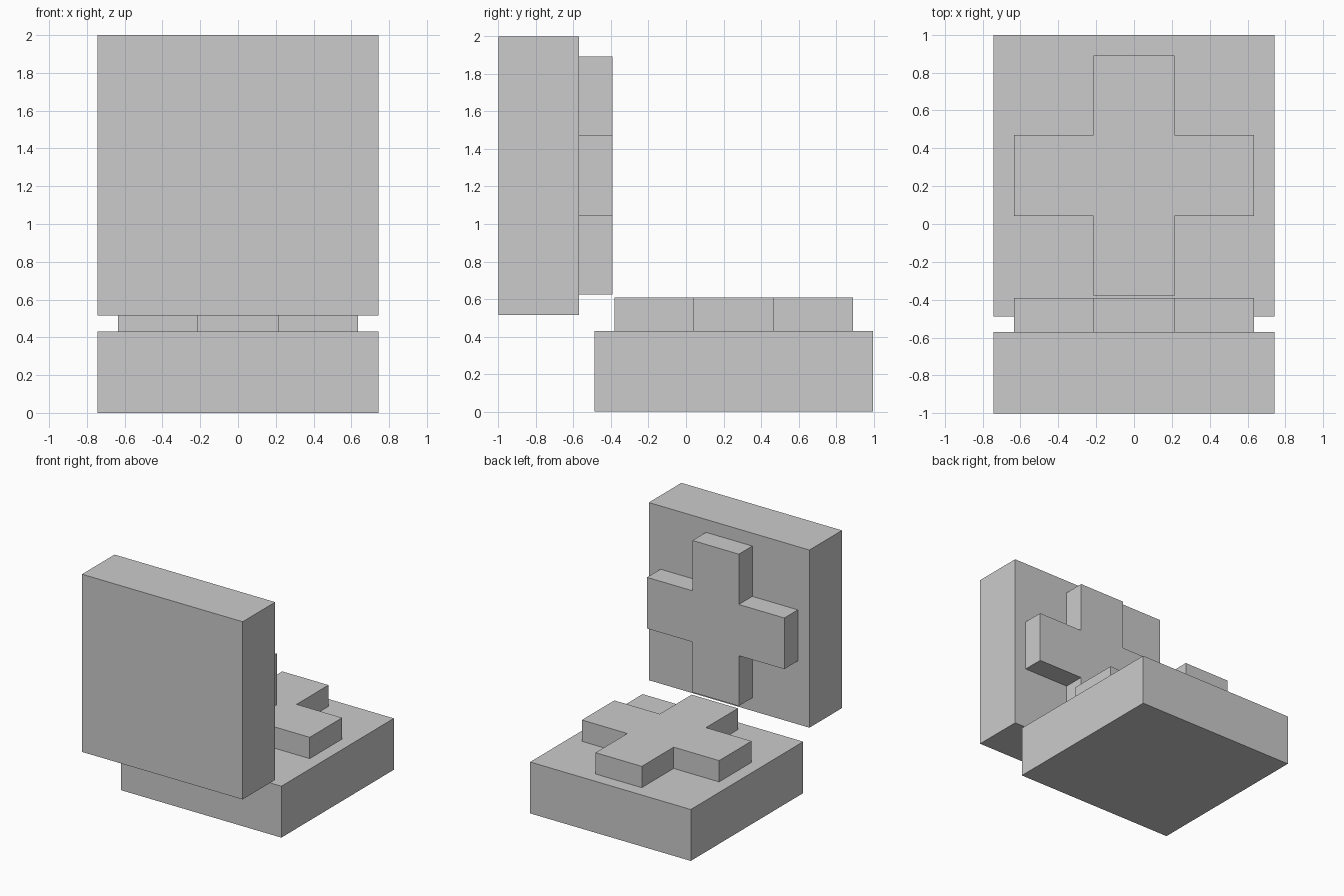
import bpy, bmesh
from mathutils import Matrix

if "Cube" in bpy.data.objects:
    bpy.data.objects.remove(bpy.data.objects["Cube"])

HALF = 0.743          # half width of each square slab
SLAB, RAISE = 0.43, 0.178   # slab and cross thickness
LONG, ARM = 0.635, 0.214    # cross half length and half arm width


def prism(name, outline, z0, height, placement):
    """Extrude a flat outline along local z, then place it."""
    bm = bmesh.new()
    face = bm.faces.new([bm.verts.new((x, y, z0)) for x, y in outline])
    top = bmesh.ops.extrude_face_region(bm, geom=[face])["geom"]
    bmesh.ops.translate(bm, vec=(0, 0, height),
                        verts=[v for v in top if isinstance(v, bmesh.types.BMVert)])
    bmesh.ops.transform(bm, matrix=placement, verts=bm.verts)
    bmesh.ops.recalc_face_normals(bm, faces=bm.faces)
    mesh = bpy.data.meshes.new(name)
    bm.to_mesh(mesh)
    bm.free()
    obj = bpy.data.objects.new(name, mesh)
    bpy.context.collection.objects.link(obj)
    return obj


square = [(-HALF, -HALF), (HALF, -HALF), (HALF, HALF), (-HALF, HALF)]

# One quarter of the cross, turned four times
cross, quarter = [], [(LONG, -ARM), (LONG, ARM), (ARM, ARM)]
for i in range(4):
    cross += quarter
    quarter = [(-y, x) for x, y in quarter]

# Local z is the thickness: up for the base, towards +y for the upright slab
placements = {
    "base": Matrix.Translation((0, 0.255, 0)),
    "upright": Matrix(((1, 0, 0, 0), (0, 0, 1, -1), (0, 1, 0, 1.258), (0, 0, 0, 1))),
}
for part, place in placements.items():
    prism(part + "_slab", square, 0, SLAB, place)
    prism(part + "_raised_cross", cross, SLAB, RAISE, place)
